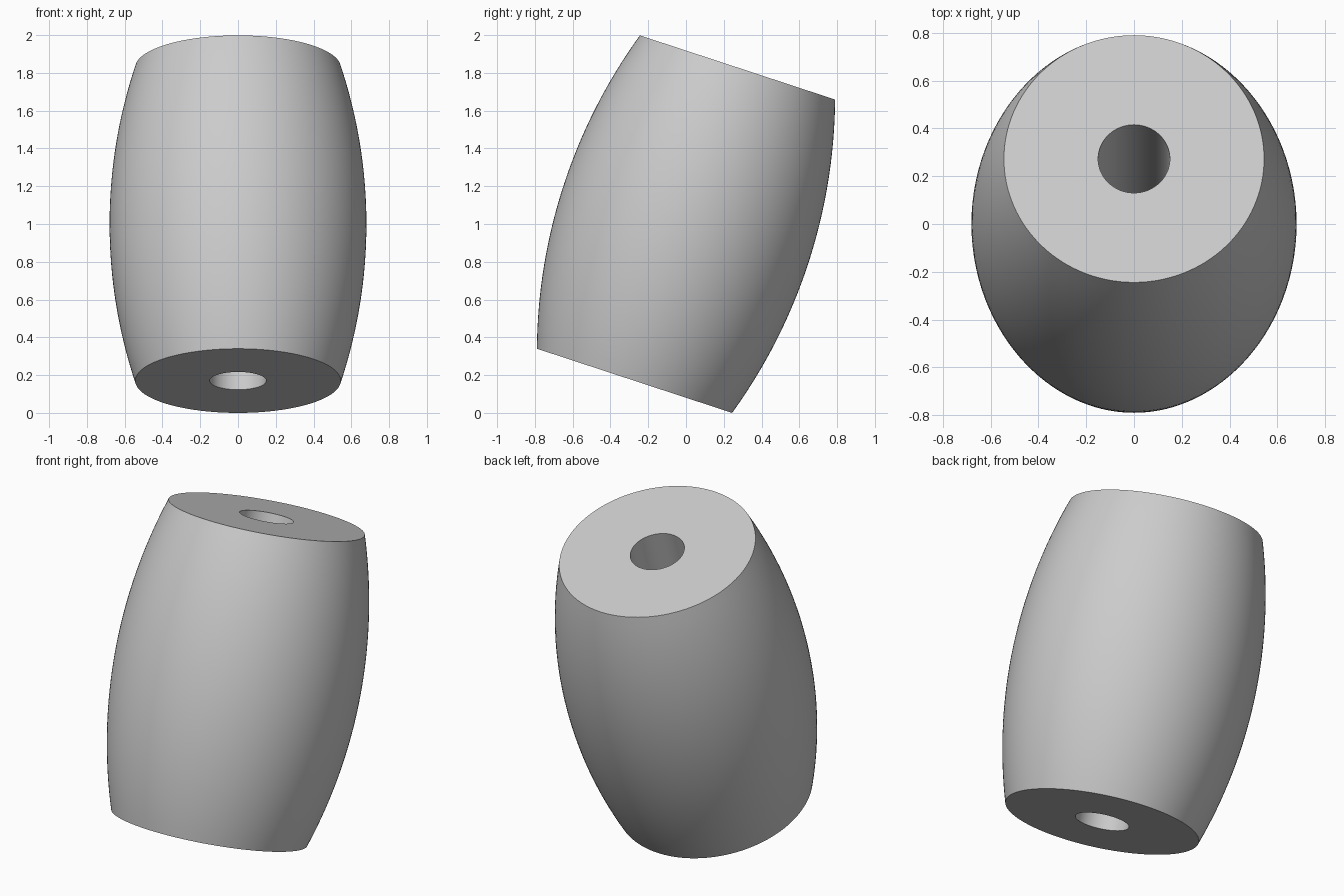
import bpy, bmesh, math
from mathutils import Matrix

cube = bpy.data.objects.get("Cube")
if cube:
    bpy.data.objects.remove(cube, do_unlink=True)

SIDES, RINGS = 128, 32
HALF, END_R, MID_R, HOLE_R = 0.873, 0.544, 0.68, 0.15
TILT = math.radians(18.2)

# Plain grey material
grey = bpy.data.materials.new("plain grey")
grey.use_nodes = True
colour = (0.6, 0.6, 0.6, 1)
grey.diffuse_color = colour
grey.node_tree.nodes["Principled BSDF"].inputs["Base Color"].default_value = colour

# Closed profile: bulging circular arc outside, straight bore inside
sag = MID_R - END_R
arc_r = (HALF ** 2 + sag ** 2) / (2 * sag)
profile = []
for i in range(RINGS + 1):
    h = HALF * (2 * i / RINGS - 1)
    profile.append((MID_R - arc_r + math.sqrt(arc_r ** 2 - h ** 2), h))
profile += [(HOLE_R, HALF), (HOLE_R, -HALF)]

# Revolve the profile around the barrel axis
bm = bmesh.new()
rings = []
for k in range(SIDES):
    a = 2 * math.pi * k / SIDES
    rings.append([bm.verts.new((r * math.cos(a), r * math.sin(a), h)) for r, h in profile])
n = len(profile)
for k in range(SIDES):
    a, b = rings[k], rings[(k + 1) % SIDES]
    for j in range(n):
        m = (j + 1) % n
        bm.faces.new((a[j], b[j], b[m], a[m]))
bmesh.ops.recalc_face_normals(bm, faces=bm.faces)

# Lean the barrel backwards and rest it on the ground
bm.transform(Matrix.Rotation(-TILT, 4, "X"))
bm.transform(Matrix.Translation((0, 0, -min(v.co.z for v in bm.verts))))

mesh = bpy.data.meshes.new("barrel_bead")
bm.to_mesh(mesh)
bm.free()
mesh.materials.append(grey)
bead = bpy.data.objects.new("barrel_bead", mesh)
bpy.context.collection.objects.link(bead)

# Smooth sides with crisp rims
bpy.ops.object.select_all(action="DESELECT")
bead.select_set(True)
bpy.context.view_layer.objects.active = bead
bpy.ops.object.shade_smooth_by_angle(angle=math.radians(30))
